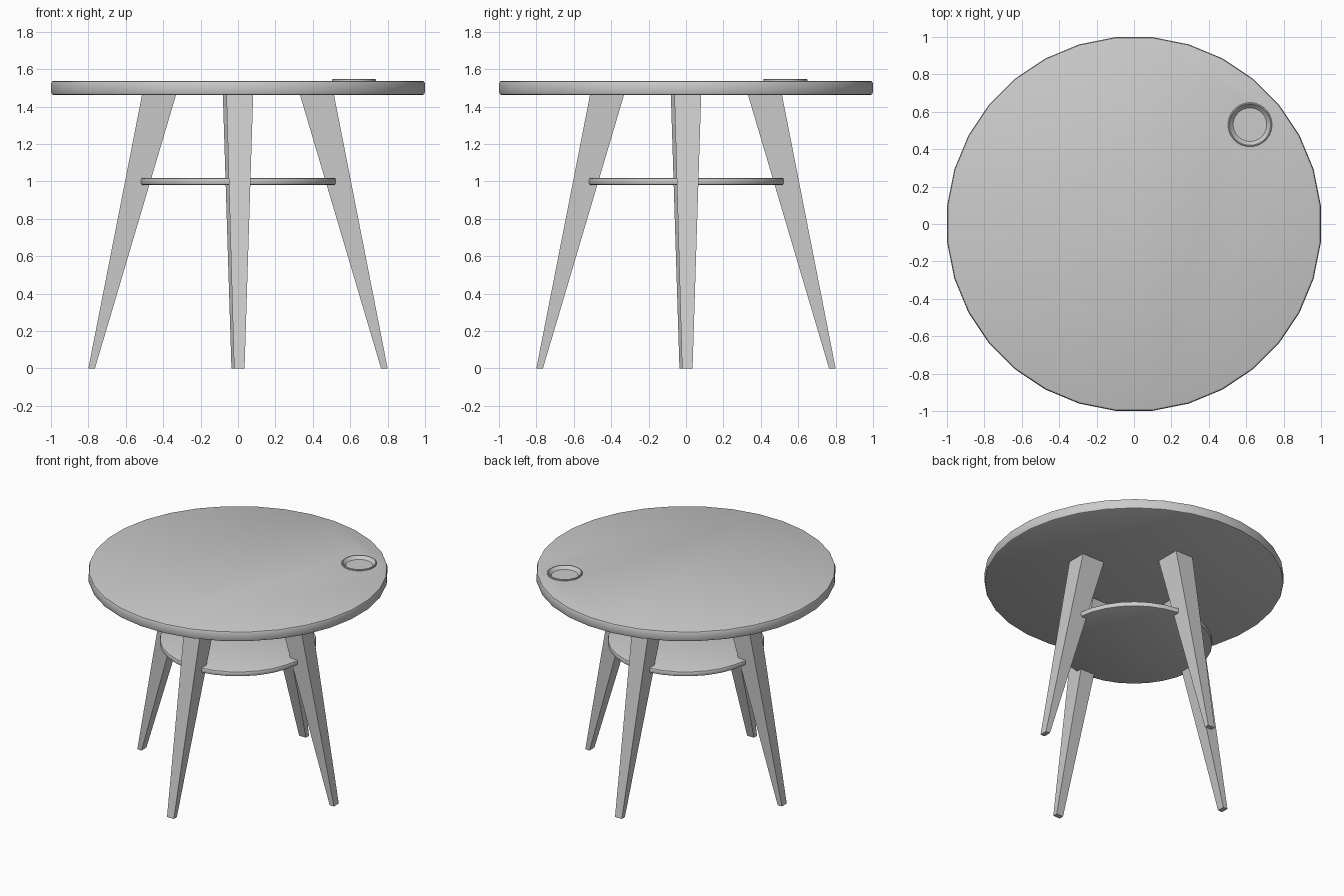
import bpy, bmesh, math

if "Cube" in bpy.data.objects:
    bpy.data.objects.remove(bpy.data.objects["Cube"])

def make_object(name, bm):
    bmesh.ops.recalc_face_normals(bm, faces=bm.faces)
    mesh = bpy.data.meshes.new(name)
    bm.to_mesh(mesh)
    bm.free()
    obj = bpy.data.objects.new(name, mesh)
    bpy.context.collection.objects.link(obj)
    return obj

def lathe(name, profile, sides=32, center=(0, 0)):
    """Spin a (radius, z) profile into a capped solid."""
    bm = bmesh.new()
    rings = []
    for r, z in profile:
        angles = [2 * math.pi * (i + 0.5) / sides for i in range(sides)]
        rings.append([bm.verts.new((center[0] + r * math.cos(a), center[1] + r * math.sin(a), z))
                      for a in angles])
    for low, high in zip(rings, rings[1:]):
        for i in range(sides):
            j = (i + 1) % sides
            bm.faces.new((low[i], low[j], high[j], high[i]))
    bm.faces.new(rings[0][::-1])
    bm.faces.new(rings[-1])
    return make_object(name, bm)

def rounded_disc(name, radius, z0, z1, b):
    c = b * 0.3
    return lathe(name, [(radius - b, z0), (radius - c, z0 + c), (radius, z0 + b),
                        (radius, z1 - b), (radius - c, z1 - c), (radius - b, z1)])

def smooth(obj):
    bpy.ops.object.select_all(action='DESELECT')
    obj.select_set(True)
    bpy.context.view_layer.objects.active = obj
    bpy.ops.object.shade_smooth_by_angle(angle=math.radians(30))

# Round top and lower shelf
top = rounded_disc("table_top", 1.004, 1.462, 1.538, 0.014)
shelf = rounded_disc("lower_shelf", 0.525, 0.981, 1.019, 0.010)

# Shallow dish set into the top
spot = (0.62, 0.531)
dish = lathe("inset_dish", [(0.113, 1.512), (0.113, 1.532), (0.118, 1.534), (0.118, 1.545),
                            (0.115, 1.548), (0.110, 1.548), (0.104, 1.540), (0.090, 1.526)],
             center=spot)
cutter = lathe("dish_cutter", [(0.112, 1.510), (0.112, 1.600)], center=spot)
cutter.hide_render = True
cutter.hide_set(True)
cut = top.modifiers.new("dish_recess", 'BOOLEAN')
cut.operation = 'DIFFERENCE'
cut.object = cutter

for part in (top, shelf, dish):
    smooth(part)

# Four splayed, tapered legs
def leg(name, angle):
    bm = bmesh.new()
    bottom = [(0.765, -0.021), (0.80, -0.021), (0.80, 0.035), (0.765, 0.035)]
    head = [(0.331, -0.062), (0.513, -0.062), (0.513, 0.081), (0.331, 0.081)]
    low = [bm.verts.new((x, y, 0)) for x, y in bottom]
    high = [bm.verts.new((x, y, 1.464)) for x, y in head]
    for i in range(4):
        j = (i + 1) % 4
        bm.faces.new((low[i], low[j], high[j], high[i]))
    bm.faces.new(low[::-1])
    bm.faces.new(high)
    obj = make_object(name, bm)
    obj.rotation_euler.z = angle

for k, side in enumerate(("right", "back", "left", "front")):
    leg(side + "_leg", k * math.pi / 2)
